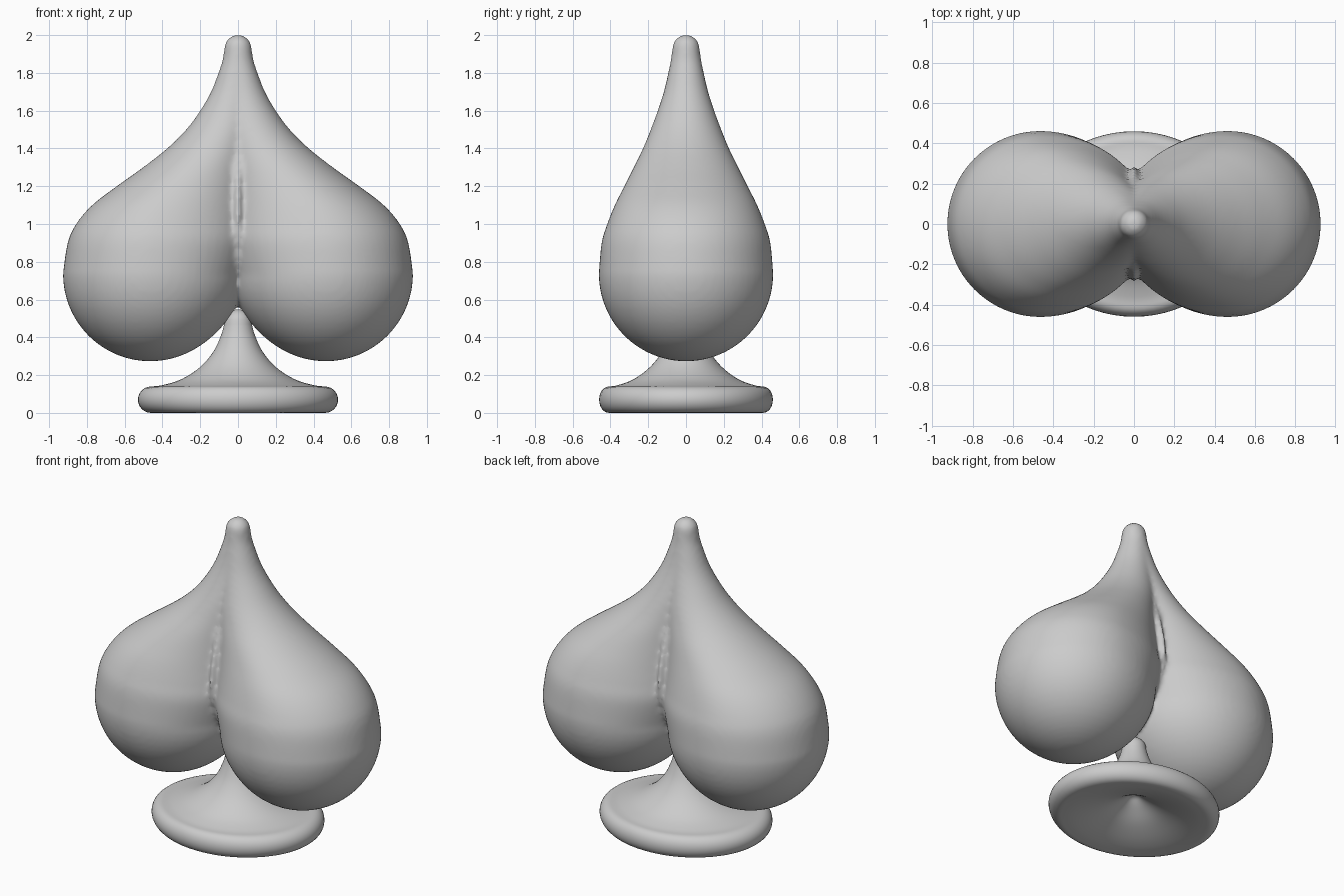
import bpy, bmesh
from math import sin, cos, pi, sqrt

if "Cube" in bpy.data.objects:
    bpy.data.objects.remove(bpy.data.objects["Cube"])


def smooth_rows(rows, n=5):
    """Catmull-Rom refinement of a list of equal-length tuples."""
    out = []
    for i in range(len(rows) - 1):
        p0, p1 = rows[max(i - 1, 0)], rows[i]
        p2, p3 = rows[i + 1], rows[min(i + 2, len(rows) - 1)]
        for k in range(n):
            t = k / n
            out.append(tuple(0.5 * (2 * b + (c - a) * t + (2 * a - 5 * b + 4 * c - d) * t * t
                                    + (3 * b - a - 3 * c + d) * t ** 3)
                             for a, b, c, d in zip(p0, p1, p2, p3)))
    return out + [rows[-1]]


def loft(bm, rings, bottom, top):
    """Skin closed rings of points from bottom to top, ending in two poles."""
    loops = [[bm.verts.new(p) for p in r] for r in rings]
    n = len(loops[0])
    lo, hi = bm.verts.new(bottom), bm.verts.new(top)
    for j in range(n):
        k = (j + 1) % n
        bm.faces.new((lo, loops[0][k], loops[0][j]))
        bm.faces.new((hi, loops[-1][j], loops[-1][k]))
        for a, b in zip(loops, loops[1:]):
            bm.faces.new((a[j], a[k], b[k], b[j]))


def finish(bm, name):
    bmesh.ops.recalc_face_normals(bm, faces=bm.faces)
    me = bpy.data.meshes.new(name)
    bm.to_mesh(me)
    bm.free()
    me.polygons.foreach_set("use_smooth", [True] * len(me.polygons))
    ob = bpy.data.objects.new(name, me)
    bpy.context.collection.objects.link(ob)
    return ob


SEG = 64
ANG = [2 * pi * j / SEG for j in range(SEG)]

# Lobe sections: height, centre x, radius, inner reach
upper = smooth_rows([
    (.735, .465, .462, .50), (.9, .455, .447, .535), (1.0, .44, .417, .52),
    (1.1, .395, .377, .47), (1.2, .315, .327, .39), (1.3, .225, .277, .30),
    (1.4, .147, .228, .235), (1.5, .087, .187, .187), (1.6, .05, .15, .15),
    (1.7, .025, .118, .118), (1.8, .01, .094, .094), (1.88, 0, .079, .079),
    (1.93, 0, .073, .073)])
lower = []
for i in range(1, 16):
    a = pi / 2 * (1 - i / 16)
    r = .462 * cos(a)
    lower.append((.735 - .462 * sin(a), .465, r, r * (1 + .08 * cos(a) ** 4)))
cap = [(1.93 + .073 * sin(pi / 2 * i / 6), 0) + (.073 * cos(pi / 2 * i / 6),) * 2
       for i in range(1, 6)]

# Two pear-shaped lobes, mirrored
bm = bmesh.new()
for s in (1, -1):
    rings = [[(s * (cx + (r if cos(t) > 0 else q) * cos(t)), r * sin(t), z) for t in ANG]
             for z, cx, r, q in lower + upper + cap]
    loft(bm, rings, (s * .465, 0, .273), (0, 0, 2.003))

# Web filling the valley between the lobes
web = smooth_rows([(.58, .04), (.65, .12), (.75, .20), (.9, .27), (1.05, .285),
                   (1.2, .255), (1.4, .19), (1.6, .13)])
loft(bm, [[(.045 * cos(t), v * sin(t), z) for t in ANG] for z, v in web],
     (0, 0, .56), (0, 0, 1.65))
body = finish(bm, "spade_body")

# Fuse the lobes and soften the crease
m = body.modifiers.new("fuse", 'REMESH')
m.mode = 'VOXEL'
m.voxel_size = .015
m.use_smooth_shade = True
m = body.modifiers.new("soften", 'SMOOTH')
m.factor = .5
m.iterations = 8

# Flared foot, hollow underneath, with an oval rim
under = smooth_rows([(.03, .155), (.08, .12), (.17, .07), (.28, .03), (.38, .007), (.46, 0)], 4)
rim = [(.46 + .07 * sin(pi * i / 12), .07 - .07 * cos(pi * i / 12)) for i in range(1, 12)]
flare = smooth_rows([(.46, .14), (.40, .147), (.30, .178), (.20, .243), (.13, .325),
                     (.09, .41), (.073, .47)], 4)
dome = [(.073 * cos(pi / 2 * i / 6), .475 + .073 * sin(pi / 2 * i / 6)) for i in range(1, 6)]
bm = bmesh.new()
loft(bm, [[(r * cos(t), r * (1 - .132 * r / .53) * sin(t), z) for t in ANG]
          for r, z in under + rim + flare + dome], (0, 0, .17), (0, 0, .548))
finish(bm, "foot")
